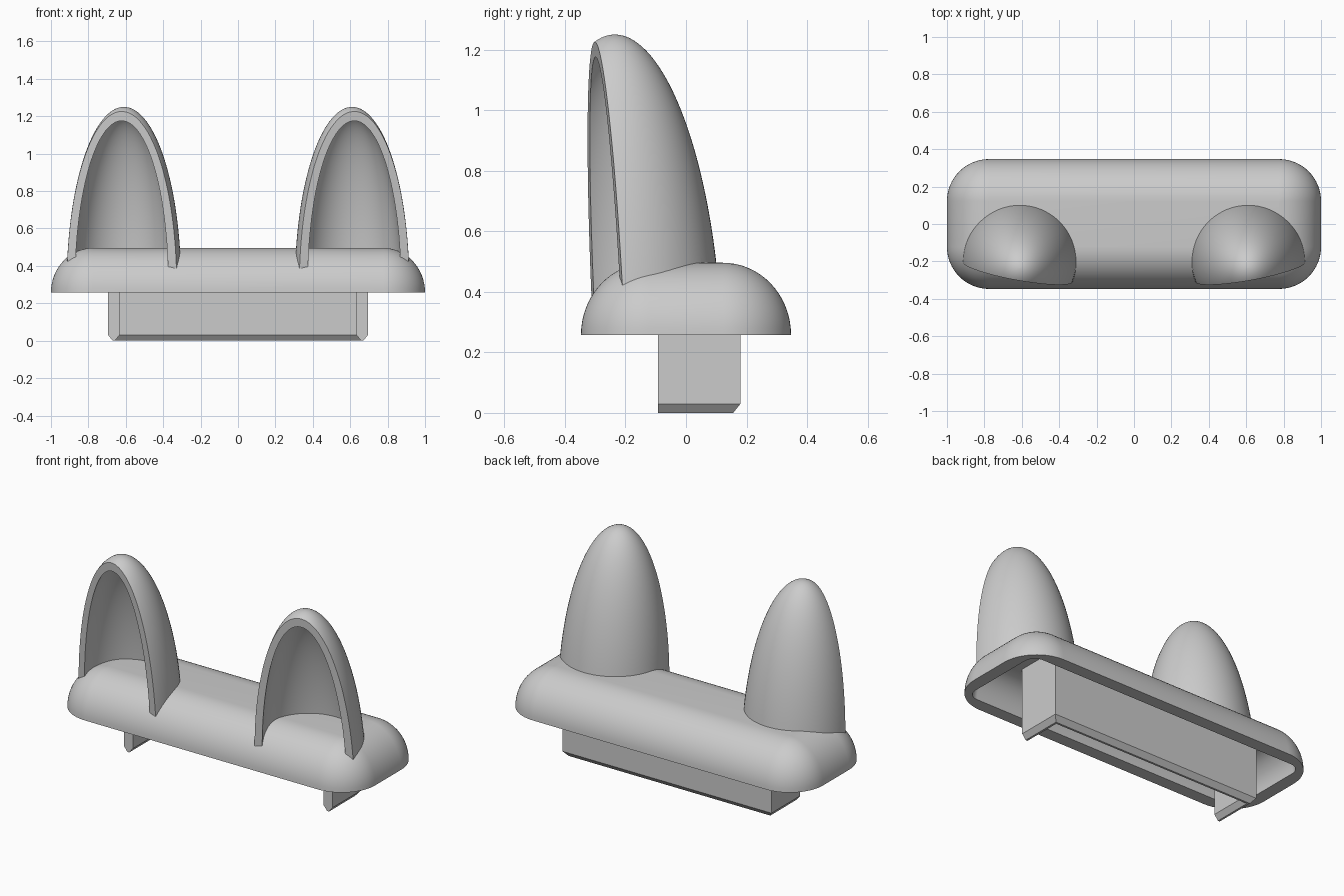
import bpy, bmesh, math

if "Cube" in bpy.data.objects:
    bpy.data.objects.remove(bpy.data.objects["Cube"])

grey = bpy.data.materials.new("plain_grey")
grey.diffuse_color = (0.6, 0.6, 0.6, 1)
grey.use_nodes = True
grey.node_tree.nodes["Principled BSDF"].inputs["Base Color"].default_value = grey.diffuse_color


def make(name, verts, faces):
    me = bpy.data.meshes.new(name)
    me.from_pydata(verts, [], faces)
    bm = bmesh.new()
    bm.from_mesh(me)
    bmesh.ops.remove_doubles(bm, verts=bm.verts, dist=1e-5)
    bmesh.ops.recalc_face_normals(bm, faces=bm.faces)
    bm.to_mesh(me)
    bm.free()
    me.materials.append(grey)
    ob = bpy.data.objects.new(name, me)
    bpy.context.collection.objects.link(ob)
    return ob


def loft(name, rings):
    """Skin closed rings of equal length and cap both ends."""
    n = len(rings[0])
    faces = [(k * n + i, k * n + (i + 1) % n, (k + 1) * n + (i + 1) % n, (k + 1) * n + i)
             for k in range(len(rings) - 1) for i in range(n)]
    faces += [tuple(range(n)), tuple(range((len(rings) - 1) * n, len(rings) * n))]
    return make(name, [p for r in rings for p in r], faces)


def activate(ob):
    bpy.ops.object.select_all(action='DESELECT')
    ob.select_set(True)
    bpy.context.view_layer.objects.active = ob


def subtract(ob, cutter):
    m = ob.modifiers.new("cut", 'BOOLEAN')
    m.operation, m.solver, m.object = 'DIFFERENCE', 'EXACT', cutter
    activate(ob)
    bpy.ops.object.modifier_apply(modifier=m.name)
    bpy.data.objects.remove(cutter)


def smooth(ob, angle=30):
    activate(ob)
    bpy.ops.object.shade_smooth_by_angle(angle=math.radians(angle))


# Rounded slab with a curved edge: half sizes hx, hy, edge width r, corner radius rc
Z0 = 0.258
def dome(name, hx, hy, r, height, rc, drop=0.0):
    def ring(inset, z):
        c = max(rc - inset, 1e-3)
        cx, cy = hx - inset - c, hy - inset - c
        pts = []
        for q, (sx, sy) in enumerate([(1, 1), (-1, 1), (-1, -1), (1, -1)]):
            for i in range(17):
                a = (q + i / 16) * math.pi / 2
                pts.append((sx * cx + c * math.cos(a), sy * cy + c * math.sin(a), z))
        return pts
    rings = [ring(0, Z0 - drop)] if drop else []
    for i in range(17):
        t = i / 16 * math.pi / 2
        rings.append(ring(r * (1 - math.cos(t)), Z0 + height * math.sin(t)))
    return loft(name, rings)


# Half ellipsoid leaning slightly forward
EX, EZ = 0.61, 0.30
def half_egg(name, s, r, h, drop=0.0):
    def ring(rad, z):
        cy = -0.19 - 0.045 * (z - EZ) / 0.95
        return [(s * EX + rad * math.cos(a), cy + rad * math.sin(a), z)
                for a in (i / 64 * math.tau for i in range(64))]
    rings = [ring(r, EZ - drop)] if drop else []
    for i in range(33):
        t = i / 32 * math.pi / 2
        rings.append(ring(max(r * math.cos(t), 1e-3), EZ + h * math.sin(t)))
    return loft(name, rings)


# Wedge that slices the front of an ear open
def front_slice(s):
    def plane(x, z):
        return -0.352 + s * 0.178 * x - 0.049 * z
    rings = []
    for z in (0.0, 1.6):
        xa, xb = s * EX - 0.6, s * EX + 0.6
        rings.append([(xa, -1.2, z), (xb, -1.2, z), (xb, plane(xb, z), z), (xa, plane(xa, z), z)])
    return loft("slice", rings)


# Hollow base
base = dome("base_shell", 1.0, 0.347, 0.225, 0.238, 0.225)
subtract(base, dome("cavity", 0.925, 0.272, 0.15, 0.166, 0.07, 0.1))
smooth(base)

# Two hollow ears resting on the base
for s, side in ((-1, "left"), (1, "right")):
    ear = half_egg(side + "_ear", s, 0.306, 0.95)
    subtract(ear, half_egg("hollow", s, 0.262, 0.907, 0.1))
    subtract(ear, front_slice(s))
    subtract(ear, dome("seat", 0.99, 0.337, 0.215, 0.228, 0.215, 0.1))
    smooth(ear)

# U-shaped clip under the base, with a bevelled lower edge
X, YB, YF, T, C, H = 0.694, 0.18, -0.093, 0.06, 0.024, 0.03
def clip_ring(inset, z):
    """Outline of the U shape with its wall thinned by inset on both sides."""
    xo, xi, yo, yi = X - inset, X - T + inset, YB - inset, YB - T + inset
    return [(-xo, YF, z), (-xo, yo, z), (xo, yo, z), (xo, YF, z),
            (xi, YF, z), (xi, yi, z), (-xi, yi, z), (-xi, YF, z)]
loft("clip", [clip_ring(C, 0), clip_ring(0, H), clip_ring(0, 0.426)])
